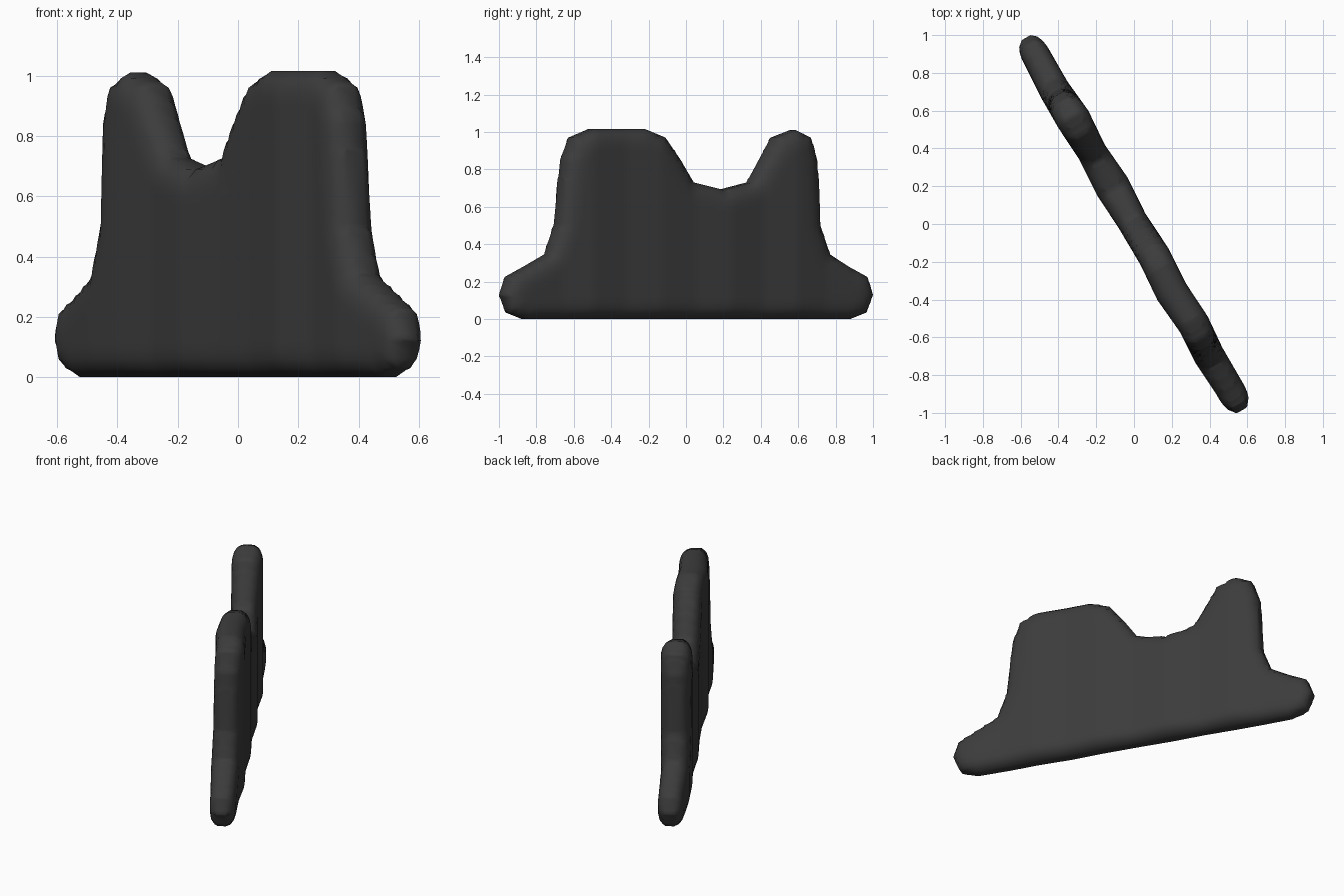
import bpy, bmesh, math
from mathutils import Vector
from mathutils.geometry import intersect_point_line

if "Cube" in bpy.data.objects:
    bpy.data.objects.remove(bpy.data.objects["Cube"])

# Slab silhouette: (distance along slab, height)
OUTLINE = [(-1.0, 0), (1.0, 0), (1.1, .035), (1.14, .13), (1.105, .225), (.99, .28), (.86, .345),
           (.8, .5), (.76, .85), (.71, .97), (.59, 1.015), (.27, 1.015), (.145, .97),
           (.05, .85), (-.032, .73), (-.215, .69), (-.39, .73), (-.465, .85), (-.54, .97),
           (-.66, 1.01), (-.755, .97), (-.795, .85), (-.815, .5), (-.875, .345), (-.99, .28),
           (-1.105, .225), (-1.14, .13), (-1.1, .035)]

# Gentle vertical ripples: half thickness of each broad side at these columns
COLS = [-1.2, -1.03, -.83, -.64, -.44, -.23, -.02, .205, .41, .62, .8, 1.0, 1.2]
SIDE_A = [.065, .065, .063, .125, .076, .135, .09, .135, .0925, .134, .083, .084, .084]
SIDE_B = [.087, .087, .129, .131, .09, .134, .093, .084, .137, .0735, .11, .068, .068]


def ripple(s, values):
    for i in range(len(COLS) - 1):
        if s <= COLS[i + 1]:
            k = (s - COLS[i]) / (COLS[i + 1] - COLS[i])
            t = values[i] + k * (values[i + 1] - values[i])
            return .083 + .3 * (t - .1)
    return .08


def edge_distance(p):
    best = 9
    for a, b in zip(OUTLINE, OUTLINE[1:] + OUTLINE[:1]):
        a, b = Vector((a[0], 0, a[1])), Vector((b[0], 0, b[1]))
        q, k = intersect_point_line(p, a, b)
        q = a.lerp(b, min(1, max(0, k)))
        best = min(best, (p - q).length)
    return best


def cut(bm, co, no):
    bmesh.ops.bisect_plane(bm, geom=bm.verts[:] + bm.edges[:] + bm.faces[:], dist=1e-4,
                           plane_co=co, plane_no=no)


# Flat silhouette cut into a grid
bm = bmesh.new()
bm.faces.new([bm.verts.new((s, 0, z)) for s, z in OUTLINE])
for a, b in zip(COLS[:-1], COLS[1:]):
    for k in range(6):
        cut(bm, (a + (b - a) * k / 6, 0, 0), (1, 0, 0))
for k in range(1, 34):
    cut(bm, (0, 0, k * .03), (0, 0, 1))
bmesh.ops.triangulate(bm, faces=bm.faces[:])

# Second side, joined to the first by a narrow rim
rim = [e for e in bm.edges if e.is_boundary]
vmap = bmesh.ops.duplicate(bm, geom=bm.verts[:] + bm.edges[:] + bm.faces[:])["vert_map"]
pairs = [(e.verts[0], e.verts[1]) for e in rim]
front = {v for f in bm.faces[:len(bm.faces) // 2] for v in f.verts}
for a, b in pairs:
    bm.faces.new((a, b, vmap[b], vmap[a]))

# Bulge both sides and turn the slab to its diagonal
for v in bm.verts:
    d = min(edge_distance(v.co) / .1, 1)
    bulge = .35 + .65 * math.sqrt(max(0, 1 - (1 - d) ** 2))
    s = v.co.x
    t = bulge * (ripple(s, SIDE_A) if v in front else -ripple(s, SIDE_B))
    v.co = (.5 * s + .866 * t, -.866 * s + .5 * t, v.co.z)
bmesh.ops.recalc_face_normals(bm, faces=bm.faces[:])
for f in bm.faces:
    f.smooth = True

mesh = bpy.data.meshes.new("notched_slab")
bm.to_mesh(mesh)
bm.free()
slab = bpy.data.objects.new("notched_slab", mesh)
bpy.context.collection.objects.link(slab)

mat = bpy.data.materials.new("dark grey")
mat.diffuse_color = (.045, .045, .045, 1)
mat.use_nodes = True
mat.node_tree.nodes["Principled BSDF"].inputs["Base Color"].default_value = mat.diffuse_color
mesh.materials.append(mat)
